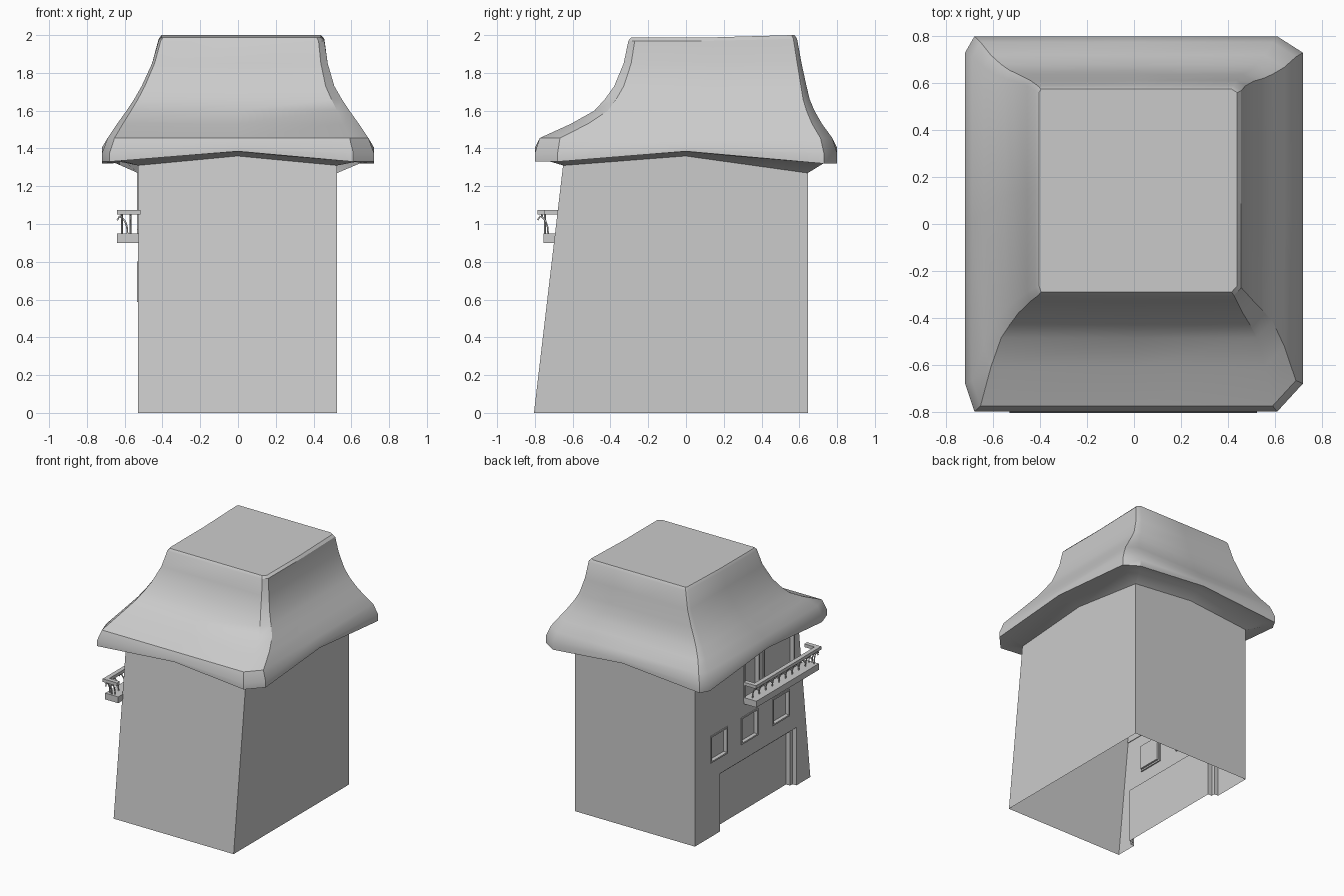
import bpy, bmesh, math
from mathutils import Vector

if "Cube" in bpy.data.objects:
    bpy.data.objects.remove(bpy.data.objects["Cube"])


def make_object(name, bm):
    mesh = bpy.data.meshes.new(name)
    bmesh.ops.recalc_face_normals(bm, faces=bm.faces[:])
    bm.to_mesh(mesh)
    bm.free()
    ob = bpy.data.objects.new(name, mesh)
    bpy.context.collection.objects.link(ob)
    return ob


def add_box(bm, x0, x1, y0, y1, z0, z1):
    vs = bmesh.ops.create_cube(bm, size=1)['verts']
    for v in vs:
        v.co = Vector((x1 if v.co.x > 0 else x0, y1 if v.co.y > 0 else y0,
                       z1 if v.co.z > 0 else z0))
    return vs


def activate(ob):
    bpy.ops.object.select_all(action='DESELECT')
    ob.select_set(True)
    bpy.context.view_layer.objects.active = ob


# Walls: block with a sloping front
WALL = -0.53
bm = bmesh.new()
for v in add_box(bm, WALL, 0.525, -0.805, 0.645, 0, 1.36):
    if v.co.z > 1 and v.co.y < 0:
        v.co.y = -0.645
walls = make_object("walls", bm)

# Recesses in the left wall: y0, y1, z0, z1, depth
recesses = [(-0.63, 0.33, -0.1, 0.46, 0.035), (-0.60, 0.30, -0.1, 0.43, 0.07),
            (-0.15, 0.02, 0.93, 1.26, 0.03), (-0.59, -0.225, 0.98, 1.26, 0.03)]
recesses += [(c - 0.095, c + 0.095, 0.60, 0.79, 0.025) for c in (0.345, -0.04, -0.435)]
for y0, y1, z0, z1, depth in recesses:
    bm = bmesh.new()
    add_box(bm, WALL - 0.2, WALL + depth, y0, y1, z0, z1)
    cutter = make_object("recess_cutter", bm)
    cutter.hide_render = True
    mod = walls.modifiers.new("recess", 'BOOLEAN')
    mod.operation = 'DIFFERENCE'
    mod.solver = 'EXACT'
    mod.object = cutter
    activate(walls)
    bpy.ops.object.modifier_apply(modifier=mod.name)
    bpy.data.objects.remove(cutter)

# Open the bottom and the hidden top of the walls
bm = bmesh.new()
bm.from_mesh(walls.data)
ends = [f for f in bm.faces if all(v.co.z < 0.001 for v in f.verts)
        or all(v.co.z > 1.359 for v in f.verts)]
bmesh.ops.delete(bm, geom=ends, context='FACES')
bm.to_mesh(walls.data)
bm.free()

# Window trims
bm = bmesh.new()
for y0, y1, z0, z1, depth in recesses[2:]:
    xa, xb, t = WALL - 0.006, WALL + 0.01, 0.012
    add_box(bm, xa, xb, y0 - t, y0, z0 - t, z1 + t)
    add_box(bm, xa, xb, y1, y1 + t, z0 - t, z1 + t)
    add_box(bm, xa, xb, y0, y1, z0 - t, z0)
    add_box(bm, xa, xb, y0, y1, z1, z1 + t)
make_object("window_trims", bm)


# Roof: stacked chamfered rings, each with a bowed midpoint per side
def ring(bm, z, x0, x1, y0, y1, cut, bow=0.0, back=0.0):
    xm, ym = (x0 + x1) / 2, (y0 + y1) / 2
    l, r, f, b = 0.04 * cut, 0.11 * cut, 0.12 * cut, 0.07 * cut
    pts = [(x0, y0 + f, 0), (x0 + l, y0, 0), (xm, y0, bow), (x1 - r, y0, 0),
           (x1, y0 + f, 0), (x1, ym, bow), (x1, y1 - b, back), (x1 - r, y1, back),
           (xm, y1, bow + back), (x0 + l, y1, back), (x0, y1 - b, back), (x0, ym, bow)]
    return [bm.verts.new((x, y, z + dz)) for x, y, dz in pts]


bm = bmesh.new()
rings = [ring(bm, *r) for r in [
    (1.31, -0.53, 0.525, -0.65, 0.645, 0.02, 0.05, -0.04),
    (1.335, -0.655, 0.655, -0.735, 0.735, 0.8, 0.045, -0.01),
    (1.33, -0.72, 0.72, -0.80, 0.80, 1.0, 0.055, -0.01),
    (1.375, -0.72, 0.72, -0.80, 0.80, 1.0, 0.03),
    (1.455, -0.69, 0.69, -0.775, 0.775, 0.9),
    (1.53, -0.64, 0.64, -0.61, 0.72, 0.75),
    (1.60, -0.59, 0.59, -0.485, 0.68, 0.6),
    (1.66, -0.55, 0.55, -0.43, 0.655, 0.5),
    (1.73, -0.51, 0.51, -0.38, 0.638, 0.42),
    (1.85, -0.455, 0.475, -0.33, 0.612, 0.33),
    (1.97, -0.42, 0.457, -0.305, 0.588, 0.28, 0, 0.01),
    (1.988, -0.405, 0.44, -0.29, 0.575, 0.22, 0, 0.012)]]
for a, b in zip(rings, rings[1:]):
    for i in range(12):
        j = (i + 1) % 12
        bm.faces.new((a[i], a[j], b[j], b[i]))
bm.faces.new(rings[-1])
roof = make_object("roof", bm)
activate(roof)
bpy.ops.object.shade_smooth_by_angle(angle=math.radians(32))

# Balcony floor
bm = bmesh.new()
add_box(bm, -0.64, WALL + 0.005, -0.755, 0.03, 0.90, 0.95)
make_object("balcony_floor", bm)

# Balcony handrail: long outer bar and two return bars
bm = bmesh.new()
add_box(bm, -0.64, -0.605, -0.785, 0.035, 1.05, 1.075)
add_box(bm, -0.605, -0.515, -0.785, -0.75, 1.05, 1.075)
add_box(bm, -0.605, WALL + 0.01, 0.0, 0.035, 1.05, 1.075)
make_object("balcony_handrail", bm)

# Balusters: thin bars curving outward to the handrail
profile = [(0.055, 0.95), (0.052, 0.985), (0.042, 1.015), (0.025, 1.035),
           (0.012, 1.04), (0.0, 1.02)]
feet = [((-0.64, 0.0 - 0.083 * i), (1, 0)) for i in range(10)]
feet += [((x, -0.785), (0, 1)) for x in (-0.615, -0.57)]
curve = bpy.data.curves.new("balusters", 'CURVE')
curve.dimensions = '3D'
curve.bevel_depth = 0.005
curve.bevel_resolution = 1
for (fx, fy), (dx, dy) in feet:
    for path in (profile, [(0.025, 1.035), (0.02, 1.055)]):
        s = curve.splines.new('POLY')
        s.points.add(len(path) - 1)
        for p, (d, z) in zip(s.points, path):
            p.co = (fx + dx * d, fy + dy * d, z, 1)
bpy.context.collection.objects.link(bpy.data.objects.new("balusters", curve))
